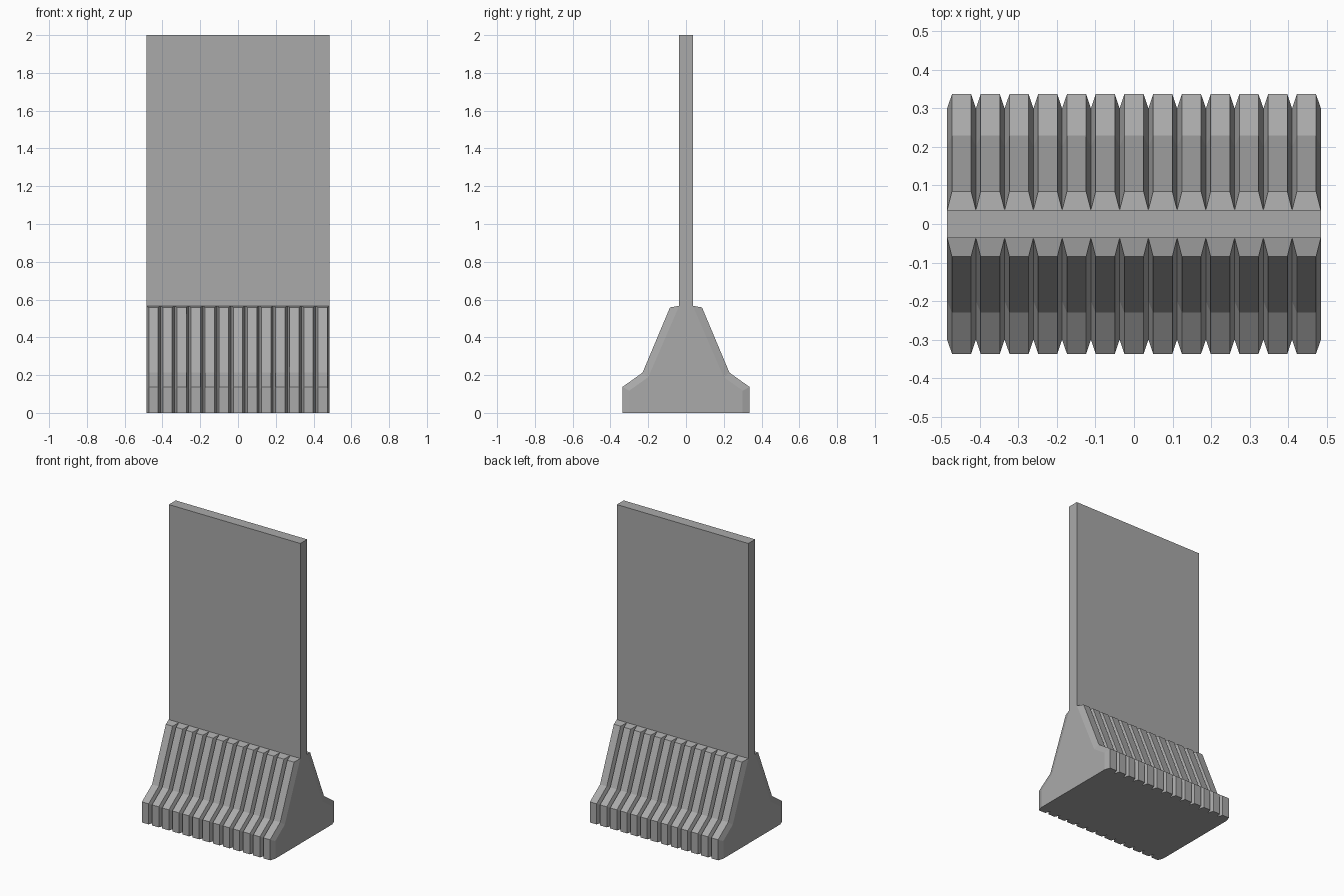
import bpy
import bmesh

cube = bpy.data.objects.get("Cube")
if cube:
    bpy.data.objects.remove(cube, do_unlink=True)

HALF_WIDTH = 0.485
HALF_PANEL = 0.036
RIBS = 13
CHAMFER = 0.0125
SHOULDER = 0.567

# Single plain grey
grey = bpy.data.materials.new("plain grey")
grey.use_nodes = True
colour = (0.4, 0.4, 0.4, 1)
grey.diffuse_color = colour
grey.node_tree.nodes["Principled BSDF"].inputs["Base Color"].default_value = colour


def finish(bm, name):
    bmesh.ops.remove_doubles(bm, verts=bm.verts, dist=0.0001)
    bmesh.ops.recalc_face_normals(bm, faces=bm.faces)
    mesh = bpy.data.meshes.new(name)
    bm.to_mesh(mesh)
    bm.free()
    mesh.materials.append(grey)
    obj = bpy.data.objects.new(name, mesh)
    bpy.context.collection.objects.link(obj)
    return obj


# Ribbed base: groove and rib half profiles (y, z), mirrored and lofted along x
groove = [(0.30, 0), (0.30, 0.118), (0.20, 0.189),
          (HALF_PANEL, SHOULDER), (HALF_PANEL, SHOULDER)]
rib = [(0.337, 0), (0.337, 0.137), (0.23, 0.213),
       (0.085, 0.558), (HALF_PANEL, SHOULDER)]

bm = bmesh.new()


def section(x, half):
    outline = half + [(-y, z) for y, z in reversed(half)]
    return [bm.verts.new((x, y, z)) for y, z in outline]


pitch = 2 * HALF_WIDTH / RIBS
sections = [section(-HALF_WIDTH, groove)]
for i in range(RIBS):
    start = -HALF_WIDTH + i * pitch
    sections.append(section(start + CHAMFER, rib))
    sections.append(section(start + pitch - CHAMFER, rib))
    sections.append(section(start + pitch, groove))

for a, b in zip(sections, sections[1:]):
    for j in range(len(a)):
        k = (j + 1) % len(a)
        bm.faces.new((a[j], a[k], b[k], b[j]))
bm.faces.new(sections[0])
bm.faces.new(sections[-1])
finish(bm, "ribbed_base")

# Upright flat panel
bm = bmesh.new()
bmesh.ops.create_cube(bm, size=1)
bottom = SHOULDER
for v in bm.verts:
    v.co = (v.co.x * 2 * HALF_WIDTH, v.co.y * 2 * HALF_PANEL,
            bottom if v.co.z < 0 else 2)
finish(bm, "upright_panel")
